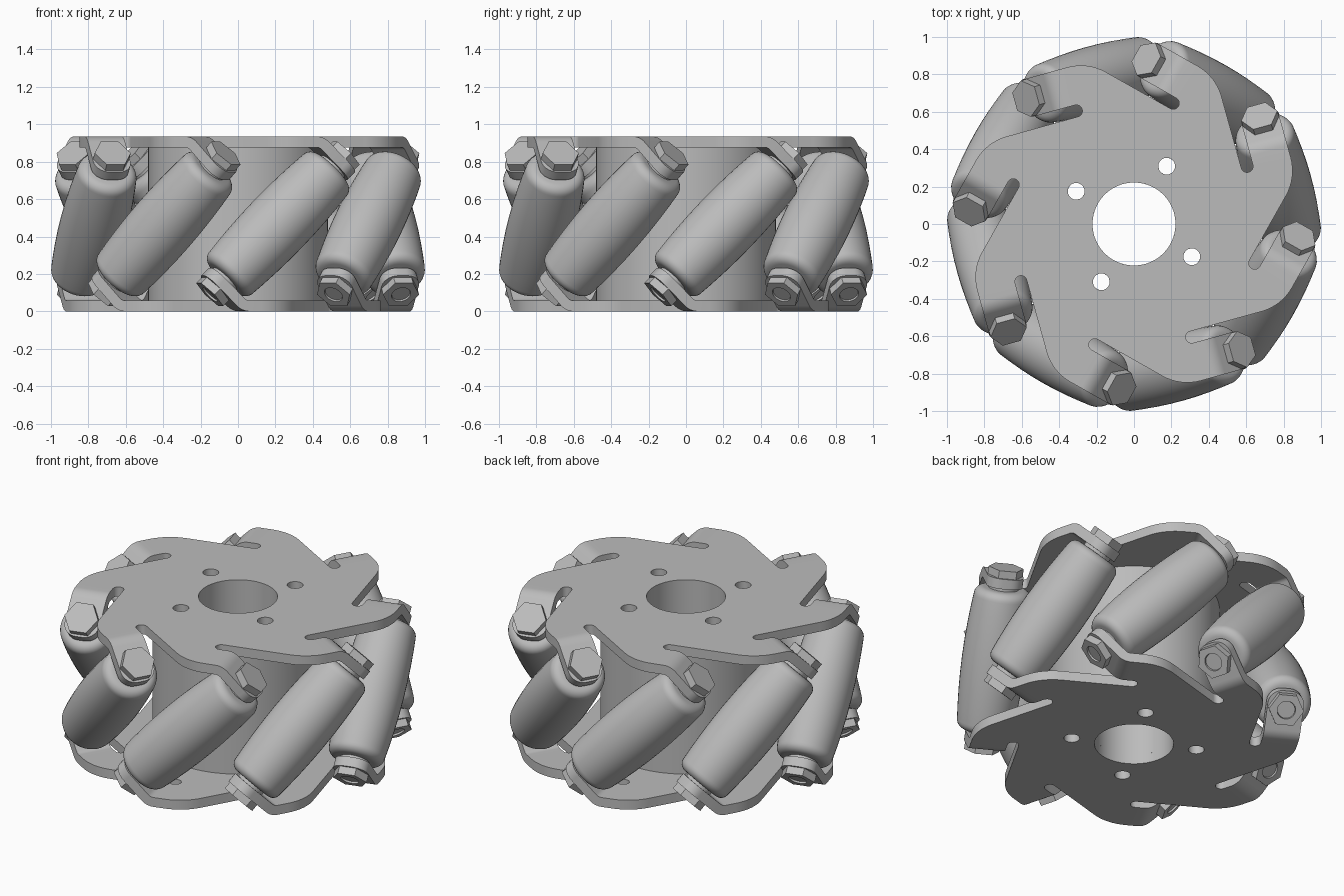
import bpy, bmesh
from math import sin, cos, radians, pi, sqrt
from mathutils import Matrix, Vector

cube = bpy.data.objects.get("Cube")
if cube:
    bpy.data.objects.remove(cube, do_unlink=True)

HEIGHT = 0.935
MID = HEIGHT / 2
PHASE = radians(15.5)      # direction of the first roller
SHEET = 0.058              # plate thickness
COUNT = 8

grey = bpy.data.materials.new("plain_grey")
grey.use_nodes = True
grey.diffuse_color = (0.5, 0.5, 0.5, 1)
grey.node_tree.nodes["Principled BSDF"].inputs["Base Color"].default_value = (0.5, 0.5, 0.5, 1)


def finish(bm, name, thickness=0):
    """Turn a bmesh into an object, thicken it downwards and smooth it."""
    mesh = bpy.data.meshes.new(name)
    bm.to_mesh(mesh)
    bm.free()
    mesh.materials.append(grey)
    obj = bpy.data.objects.new(name, mesh)
    bpy.context.scene.collection.objects.link(obj)
    bpy.ops.object.select_all(action='DESELECT')
    obj.select_set(True)
    bpy.context.view_layer.objects.active = obj
    if thickness:
        mod = obj.modifiers.new("thickness", 'SOLIDIFY')
        mod.thickness = thickness
        mod.offset = -1
        mod.use_even_offset = True
        bpy.ops.object.modifier_apply(modifier=mod.name)
    bpy.ops.object.shade_smooth_by_angle(angle=radians(35))
    return obj


def circle(r, n=48, cx=0, cy=0):
    return [(cx + r * cos(2 * pi * i / n), cy + r * sin(2 * pi * i / n)) for i in range(n)]


def fill(bm, loops, z):
    """Fill an outline and its holes at height z; return the vertex loops."""
    rings, edges = [], []
    for loop in loops:
        vs = [bm.verts.new((x, y, z)) for x, y in loop]
        edges += [bm.edges.new((vs[i - 1], vs[i])) for i in range(len(vs))]
        rings.append(vs)
    bmesh.ops.triangle_fill(bm, edges=edges, use_beauty=True, normal=(0, 0, 1))
    return rings


def face_up(bm):
    bmesh.ops.recalc_face_normals(bm, faces=bm.faces)
    if sum(f.normal.z * f.calc_area() for f in bm.faces) < 0:
        bmesh.ops.reverse_faces(bm, faces=bm.faces)


def slab(name, loops, z, thickness):
    bm = bmesh.new()
    fill(bm, loops, z)
    face_up(bm)
    return finish(bm, name, thickness)


def lathe(name, profile, steps=40):
    bm = bmesh.new()
    vs = [bm.verts.new((r, 0, z)) for r, z in profile]
    edges = [bm.edges.new(pair) for pair in zip(vs, vs[1:])]
    bmesh.ops.spin(bm, geom=vs + edges, cent=(0, 0, 0), axis=(0, 0, 1),
                   angle=2 * pi, steps=steps)
    bmesh.ops.remove_doubles(bm, verts=bm.verts, dist=1e-4)
    bmesh.ops.recalc_face_normals(bm, faces=bm.faces)
    return finish(bm, name)


# Holes shared by the hub and both plates
holes = [circle(0.222)]
for k in range(4):
    a = PHASE + pi / 4 + k * pi / 2
    holes.append(circle(0.36 * 1.0 and 0.045, 20, 0.355 * cos(a), 0.355 * sin(a)))

# Side plate: slotted outline with eight bent tabs
TAB_MID, TAB_HALF = 0.8, 0.103
SLOT_R, SLOT_V = 0.032, 0.135
BEND_V, BEND_R = 0.185, 0.1
FILLET = 0.27


def sector_outline():
    """Points (outward, sideways) of one sector, counter-clockwise."""
    outer, inner = TAB_MID + TAB_HALF, TAB_MID - TAB_HALF
    pts = [(outer, BEND_V), (inner, BEND_V)]
    mid = inner - SLOT_R
    for i in range(9):
        a = pi * i / 8
        pts.append((mid + SLOT_R * cos(a), SLOT_V - SLOT_R * sin(a)))
    low = mid - SLOT_R
    corner = outer * sqrt(2) - low
    start = corner - FILLET * (sqrt(2) - 1)
    for i in range(9):
        a = pi / 4 * i / 8
        pts.append((low - FILLET + FILLET * cos(a), start + FILLET * sin(a)))
    return pts


def tab_rows():
    """Rows (sideways, drop, half width) from the bend to the rounded end."""
    rows = []
    for i in range(1, 7):
        a = pi / 4 * i / 6
        rows.append((BEND_V + BEND_R * sin(a), BEND_R * (cos(a) - 1), TAB_HALF))
    v, z, _ = rows[-1]
    corner = 0.08
    for i in range(8):
        b = pi / 2 * i / 7
        d = (0.149 + corner * sin(b)) / sqrt(2)
        rows.append((v + d, z - d, TAB_HALF - corner + corner * cos(b)))
    return rows


def side_plate(name):
    bm = bmesh.new()
    sector = sector_outline()
    outline = []
    for k in range(COUNT):
        a = PHASE + k * pi / 4
        outline += [(u * cos(a) - v * sin(a), u * sin(a) + v * cos(a)) for u, v in sector]
    ring = fill(bm, [outline] + holes, MID)[0]
    for k in range(COUNT):
        turn = Matrix.Rotation(PHASE + k * pi / 4, 3, 'Z')
        last = ring[k * len(sector)], ring[k * len(sector) + 1]
        for v, z, w in tab_rows():
            new = [bm.verts.new(turn @ Vector((TAB_MID + s * w, v, MID + z))) for s in (1, -1)]
            bm.faces.new((last[0], last[1], new[1], new[0]))
            last = new
    face_up(bm)
    return finish(bm, name, SHEET)


lift = Matrix.Translation((0, 0, MID))
top_plate = side_plate("top_plate")
top_plate.matrix_world = lift
bottom_plate = side_plate("bottom_plate")
bottom_plate.matrix_world = lift @ Matrix.Rotation(
    pi, 4, Vector((cos(PHASE), sin(PHASE), 0)))

# Hub between the plates
hub = slab("hub", [circle(0.48, 72)] + holes, MID - SHEET, HEIGHT - 2 * SHEET)
hub.matrix_world = lift

# Roller: slightly barrelled body with rounded ends
END, ROUND = 0.415, 0.05


def barrel(z):
    return 0.18 - 0.14 * z * z


half = [(barrel(z), z) for z in (0, 0.1, 0.2, 0.3)]
for i in range(7):
    b = pi / 2 * i / 6
    half.append((barrel(END - ROUND) - ROUND + ROUND * cos(b), END - ROUND + ROUND * sin(b)))
half.append((0, END))
roller_profile = [(r, -z) for r, z in reversed(half[1:])] + half

# Shaft with a collar at each end of the roller
shaft_profile = [(0, -0.525), (0.05, -0.525), (0.05, -0.44), (0.085, -0.44), (0.085, -0.4),
                 (0.05, -0.4), (0.05, 0.4), (0.085, 0.4), (0.085, 0.44), (0.05, 0.44),
                 (0.05, 0.5), (0, 0.5)]

parts = [
    lathe("roller", roller_profile),
    lathe("roller_shaft", shaft_profile, 24),
    slab("bolt_head", [circle(0.1, 6)], 0.535, 0.046),
    slab("lock_nut", [circle(0.1, 6), circle(0.052, 24)], -0.489, 0.046),
]

# Place a tilted copy of each part around the wheel
for k in range(COUNT):
    place = (lift @ Matrix.Rotation(PHASE + k * pi / 4, 4, 'Z')
             @ Matrix.Translation((TAB_MID, 0, 0)) @ Matrix.Rotation(-pi / 4, 4, 'X'))
    for part in parts:
        obj = part
        if k:
            obj = part.copy()
            obj.name = f"{part.name}_{k + 1}"
            bpy.context.scene.collection.objects.link(obj)
        obj.matrix_world = place
